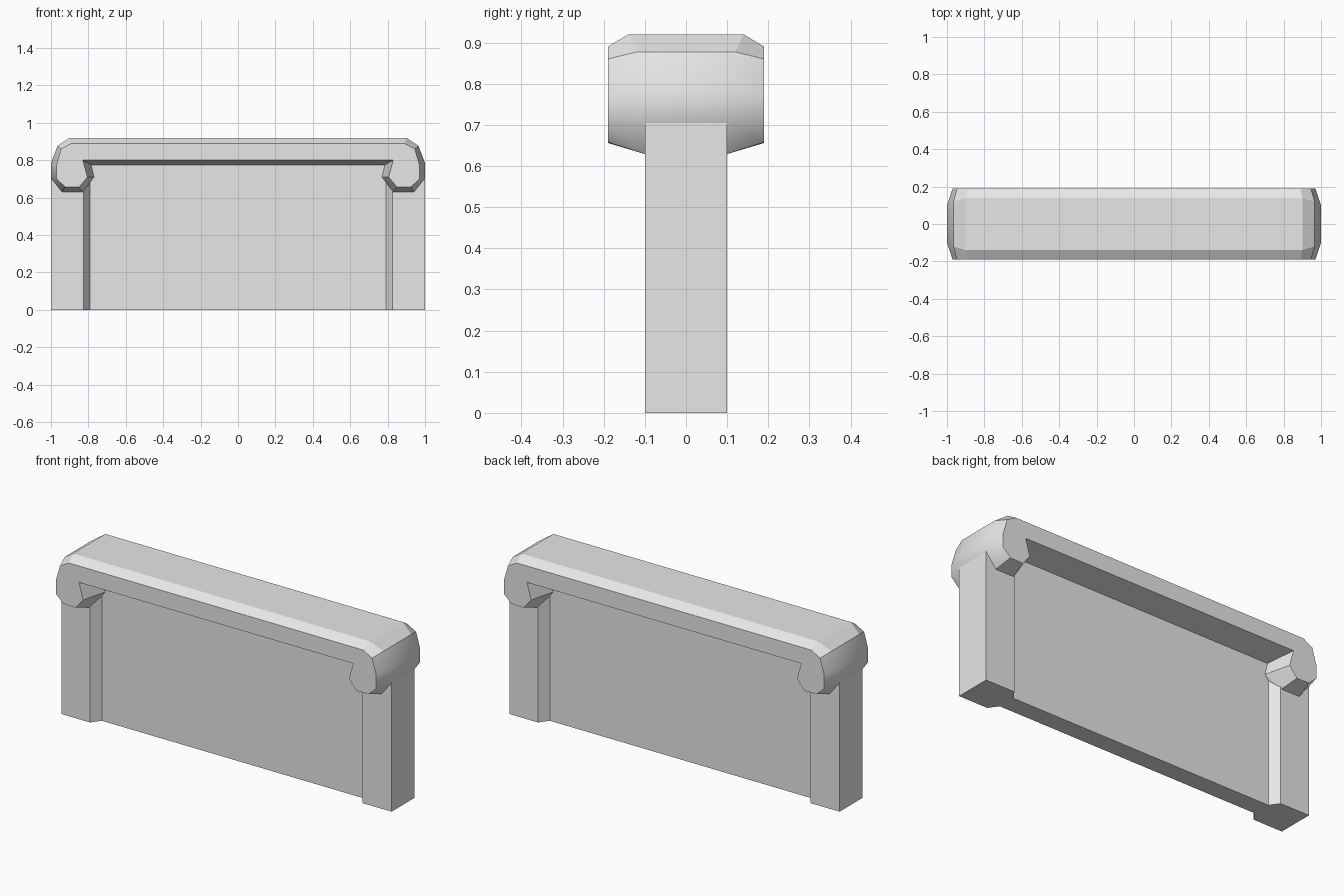
import bpy, bmesh

if "Cube" in bpy.data.objects:
    bpy.data.objects.remove(bpy.data.objects["Cube"])

stone = bpy.data.materials.new("light grey")
stone.diffuse_color = (0.8, 0.8, 0.8, 1)
stone.use_nodes = True
stone.node_tree.nodes["Principled BSDF"].inputs["Base Color"].default_value = stone.diffuse_color


def finish(name, bm):
    bmesh.ops.recalc_face_normals(bm, faces=bm.faces)
    mesh = bpy.data.meshes.new(name)
    bm.to_mesh(mesh)
    bm.free()
    mesh.materials.append(stone)
    ob = bpy.data.objects.new(name, mesh)
    bpy.context.collection.objects.link(ob)
    return ob


def extrude_plan(name, plan, z0, z1):
    bm = bmesh.new()
    face = bm.faces.new([bm.verts.new((x, y, z0)) for x, y in plan])
    res = bmesh.ops.extrude_face_region(bm, geom=[face], use_keep_orig=True)
    for v in res["geom"]:
        if isinstance(v, bmesh.types.BMVert):
            v.co.z = z1
    return finish(name, bm)


# Wall: end pillars with chamfered inner edges and a recessed panel
quarter = [(1.0, 0.1), (0.825, 0.1), (0.79, 0.05)]
back = quarter + [(-x, y) for x, y in reversed(quarter)]
plan = back + [(x, -y) for x, y in reversed(back)]
extrude_plan("wall_with_pillars", plan, 0, 0.705)

# Upper strip of the panel, reaching into the cap
extrude_plan("panel_top", [(0.8, 0.05), (-0.8, 0.05), (-0.8, -0.05), (0.8, -0.05)],
             0.70, 0.785)

# Cap with scrolled ends: outer-face point (x, z), then inner ring point (x, z, y)
scroll = [
    (0.89, 0.89, 0.90, 0.92, 0.14),
    (0.945, 0.86, 0.965, 0.877, 0.12),
    (0.97, 0.775, 1.00, 0.785, 0.10),
    (0.97, 0.70, 1.00, 0.705, 0.10),
    (0.925, 0.658, 0.94, 0.629, 0.10),
    (0.85, 0.656, 0.83, 0.629, 0.10),
    (0.805, 0.71, 0.77, 0.71, 0.05),
    (0.83, 0.80, 0.785, 0.775, 0.05),
]
loop = scroll + [(-p[0], p[1], -p[2], p[3], p[4]) for p in reversed(scroll)]
n = len(loop)
smooth_segments = {1, 2, 3, n - 3, n - 4, n - 5}

bm = bmesh.new()
rings = []
for side in (-1, 1):
    face_ring = [bm.verts.new((p[0], 0.19 * side, p[1])) for p in loop]
    inner_ring = [bm.verts.new((p[2], p[4] * side, p[3])) for p in loop]
    rings += [face_ring, inner_ring] if side < 0 else [inner_ring, face_ring]
for a, b in zip(rings, rings[1:]):
    for i in range(n):
        j = (i + 1) % n
        f = bm.faces.new((a[i], a[j], b[j], b[i]))
        f.smooth = i in smooth_segments
bm.faces.new(rings[0])
bm.faces.new(rings[-1])
finish("scrolled_cap", bm)
